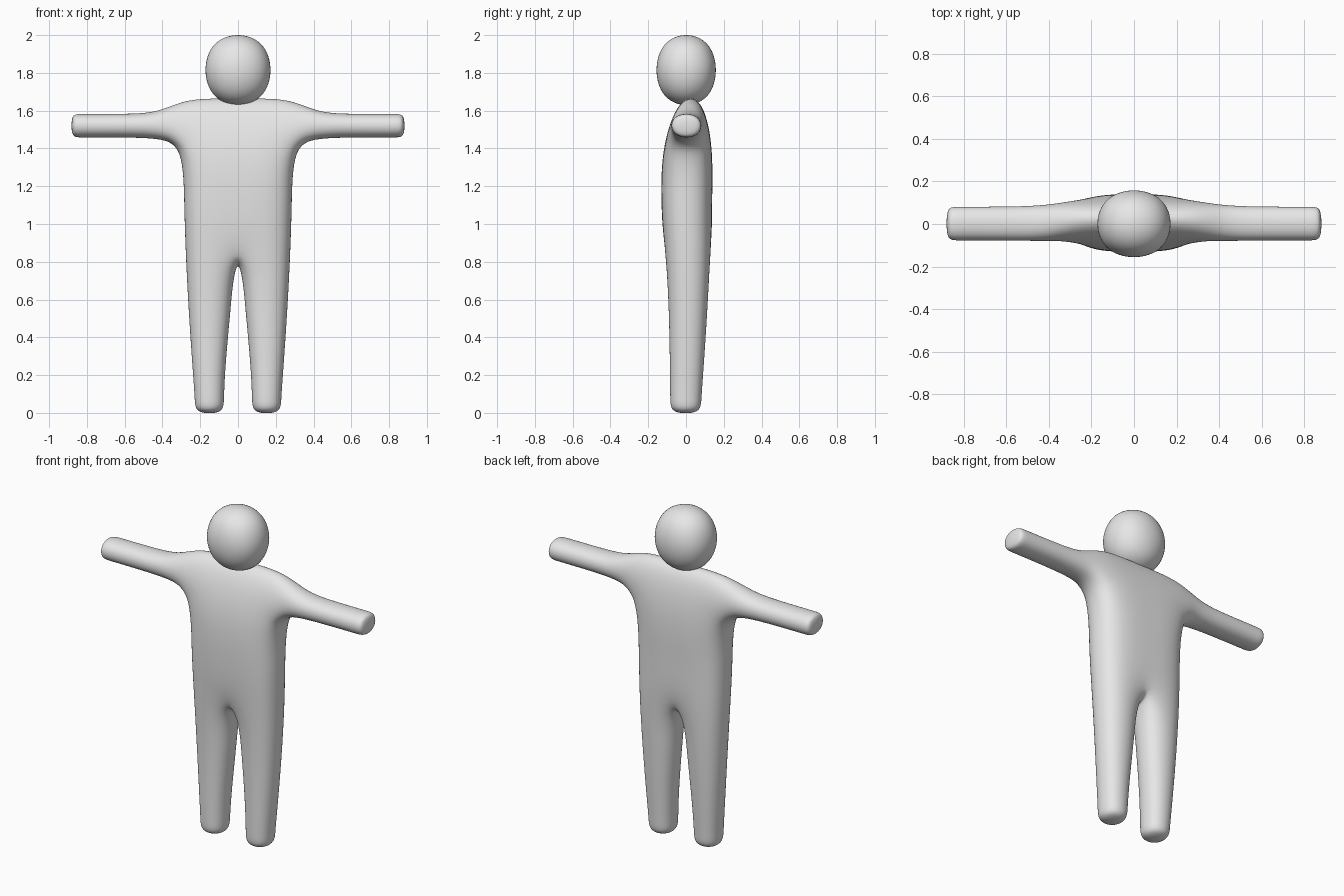
import bpy, bmesh

if "Cube" in bpy.data.objects:
    bpy.data.objects.remove(bpy.data.objects["Cube"])

grey = bpy.data.materials.new("plain_grey")
grey.diffuse_color = (0.8, 0.8, 0.8, 1)
grey.use_nodes = True
grey.node_tree.nodes["Principled BSDF"].inputs["Base Color"].default_value = grey.diffuse_color


def finish(name, bm, mirror=False):
    """Turn a control cage into a smooth subdivided object."""
    bmesh.ops.recalc_face_normals(bm, faces=bm.faces)
    for f in bm.faces:
        f.smooth = True
    me = bpy.data.meshes.new(name)
    bm.to_mesh(me)
    bm.free()
    me.materials.append(grey)
    ob = bpy.data.objects.new(name, me)
    bpy.context.collection.objects.link(ob)
    if mirror:
        m = ob.modifiers.new("mirror", 'MIRROR')
        m.use_axis = (True, False, False)
        m.merge_threshold = 0.0005
    s = ob.modifiers.new("smooth", 'SUBSURF')
    s.levels = s.render_levels = 4
    return ob


bm = bmesh.new()


def level(z, xi, xo, yf, yb):
    """Horizontal ring: inner front, outer front, outer back, inner back."""
    return [bm.verts.new(p) for p in
            ((xi, yf, z), (xo, yf, z), (xo, yb, z), (xi, yb, z))]


def bridge(a, b, sides=4):
    for i in range(sides):
        j = (i + 1) % 4
        bm.faces.new((a[i], a[j], b[j], b[i]))


# torso half, open along the centre plane
torso = [level(1.672, 0, 0.27, -0.036, 0.087),
         level(1.41, 0, 0.303, -0.131, 0.146),
         level(1.10, 0, 0.297, -0.132, 0.136),
         level(0.87, 0, 0.290, -0.118, 0.140)]
for v in torso[0][1:3]:
    v.co.z = 1.68
bm.faces.new(torso[0])
for k in range(3):
    a, b = torso[k], torso[k + 1]
    for i in range(3):
        if k == 0 and i == 1:
            continue            # left open for the arm
        bm.faces.new((a[i], a[i + 1], b[i + 1], b[i]))

# leg
prev = torso[3]
for ring in ((0.55, 0.029, 0.272, -0.099, 0.123),
             (0.25, 0.060, 0.249, -0.093, 0.102),
             (0.07, 0.068, 0.235, -0.091, 0.088),
             (-0.008, 0.070, 0.233, -0.088, 0.085)):
    new = level(*ring)
    bridge(prev, new)
    prev = new
bm.faces.new(prev)

# arm
prev = [torso[1][1], torso[1][2], torso[0][2], torso[0][1]]
for x, y0, y1, z0, z1 in ((0.42, -0.088, 0.094, 1.448, 1.594),
                          (0.60, -0.084, 0.088, 1.453, 1.588),
                          (0.84, -0.084, 0.088, 1.453, 1.588),
                          (0.885, -0.084, 0.088, 1.453, 1.588)):
    new = [bm.verts.new(p) for p in
           ((x, y0, z0), (x, y1, z0), (x, y1, z1), (x, y0, z1))]
    bridge(prev, new)
    prev = new
bm.faces.new(prev)
finish("body", bm, mirror=True)

# head: a rounded cube, which subdivides to 0.84 of its cage size
bm = bmesh.new()
bmesh.ops.create_cube(bm, size=2 / 0.84)
head = finish("head", bm)
head.scale = (0.172, 0.157, 0.185)
head.location = (0, 0.001, 1.815)
